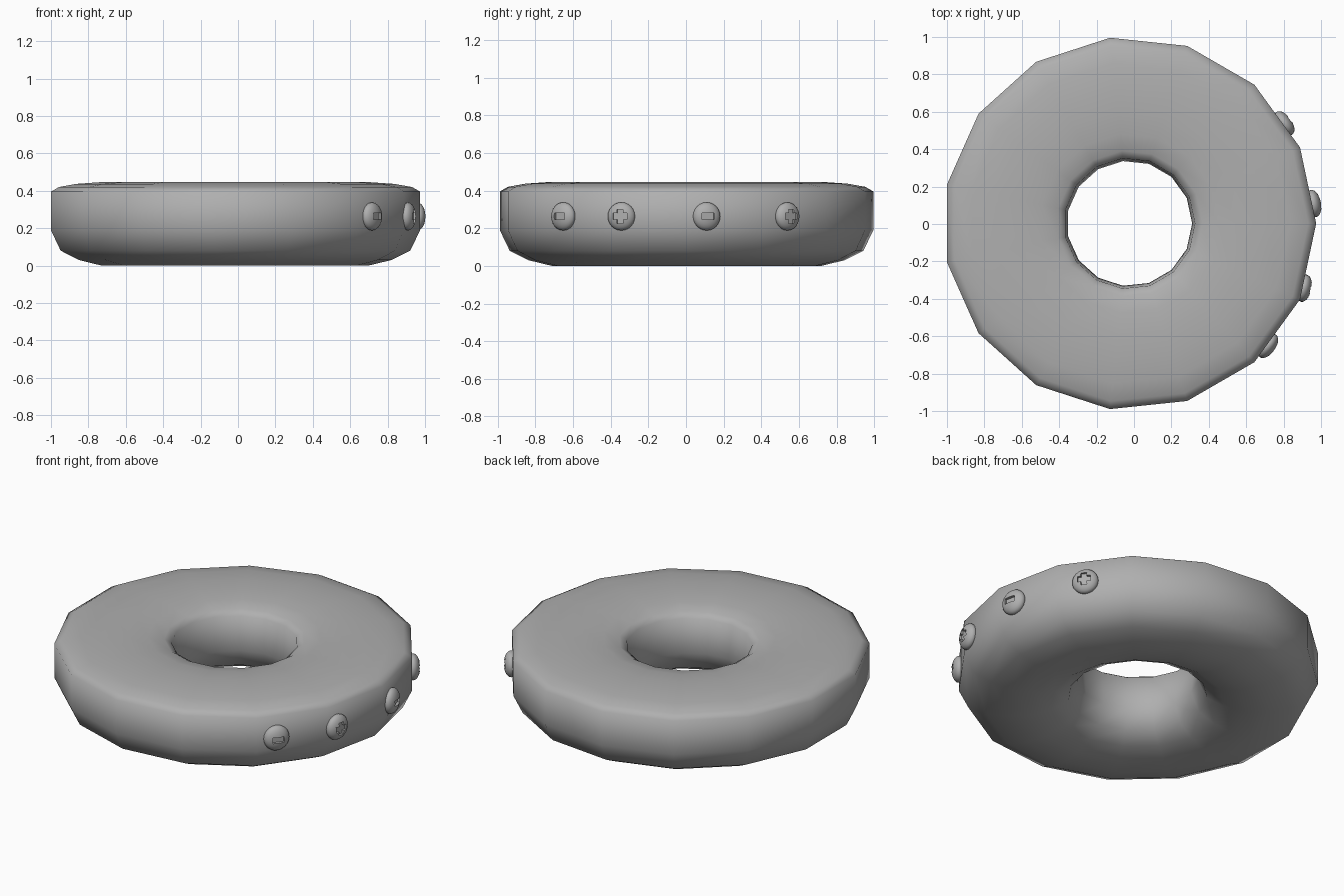
import bpy, bmesh, math
from mathutils import Matrix

if "Cube" in bpy.data.objects:
    bpy.data.objects.remove(bpy.data.objects["Cube"])

CX, CY, N = -0.024, 0.003, 15
grey = bpy.data.materials.new("dark_grey")
grey.diffuse_color = (0.43, 0.43, 0.43, 1)
grey.use_nodes = True
grey.node_tree.nodes["Principled BSDF"].inputs["Base Color"].default_value = grey.diffuse_color


def obj_from(bm, name):
    bmesh.ops.recalc_face_normals(bm, faces=bm.faces)
    me = bpy.data.meshes.new(name)
    bm.to_mesh(me)
    bm.free()
    me.materials.append(grey)
    ob = bpy.data.objects.new(name, me)
    bpy.context.collection.objects.link(ob)
    return ob


# Ring body: rounded, slightly flat cross-section swept in 15 steps
profile = [(0.998, 0.19), (0.998, 0.395), (0.955, 0.42), (0.86, 0.437), (0.73, 0.446),
           (0.60, 0.446), (0.48, 0.437), (0.39, 0.42), (0.35, 0.395), (0.335, 0.19),
           (0.385, 0.08), (0.48, 0.03), (0.60, 0.0), (0.72, 0.0), (0.845, 0.03), (0.945, 0.08)]
bm = bmesh.new()
rings = []
for i in range(N):
    a = 2 * math.pi * i / N
    rings.append([bm.verts.new((CX + r * math.cos(a), CY + r * math.sin(a), z)) for r, z in profile])
for i in range(N):
    p, q = rings[i], rings[(i + 1) % N]
    for j in range(len(profile)):
        k = (j + 1) % len(profile)
        bm.faces.new((p[j], q[j], q[k], p[k]))
for f in bm.faces:
    f.smooth = True
obj_from(bm, "ring_body")


# Symbol cutter: extruded bar or plus outline, facing local +x
def symbol_cutter(name, plus):
    a, b = 0.017, 0.037
    if plus:
        pts = [(b, -a), (b, a), (a, a), (a, b), (-a, b), (-a, a),
               (-b, a), (-b, -a), (-a, -a), (-a, -b), (a, -b), (a, -a)]
    else:
        pts = [(0.033, -a), (0.033, a), (-0.033, a), (-0.033, -a)]
    bm = bmesh.new()
    face = bm.faces.new([bm.verts.new((0.022, y, z)) for y, z in pts])
    ext = bmesh.ops.extrude_face_region(bm, geom=[face])
    for v in ext["geom"]:
        if isinstance(v, bmesh.types.BMVert):
            v.co.x += 0.08
    return obj_from(bm, name)


# Buttons: flattened domes on the wall facets with recessed symbols
def button(name, angle, offset, plus):
    m = (Matrix.Translation((CX, CY, 0.263)) @ Matrix.Rotation(math.radians(angle), 4, 'Z')
         @ Matrix.Translation((0.984, offset, 0)))
    bm = bmesh.new()
    bmesh.ops.create_uvsphere(bm, u_segments=24, v_segments=14, radius=1)
    bm.transform(Matrix.Rotation(math.pi / 2, 4, 'Y'))
    bm.transform(Matrix.Diagonal((0.041, 0.074, 0.075, 1)))
    ob = obj_from(bm, name)
    cut = symbol_cutter(name + "_cutter", plus)
    mod = ob.modifiers.new("recess", 'BOOLEAN')
    mod.operation, mod.object, mod.solver = 'DIFFERENCE', cut, 'EXACT'
    bpy.ops.object.select_all(action='DESELECT')
    bpy.context.view_layer.objects.active = ob
    ob.select_set(True)
    bpy.ops.object.modifier_apply(modifier=mod.name)
    bpy.ops.object.shade_smooth_by_angle(angle=math.radians(40))
    bpy.data.objects.remove(cut)
    ob.matrix_world = m


for i, (angle, offset) in enumerate([(-36, -0.095), (-12, -0.145), (12, -0.10), (36, -0.053)]):
    button(f"button_{i + 1}", angle, offset, i % 2 == 1)
